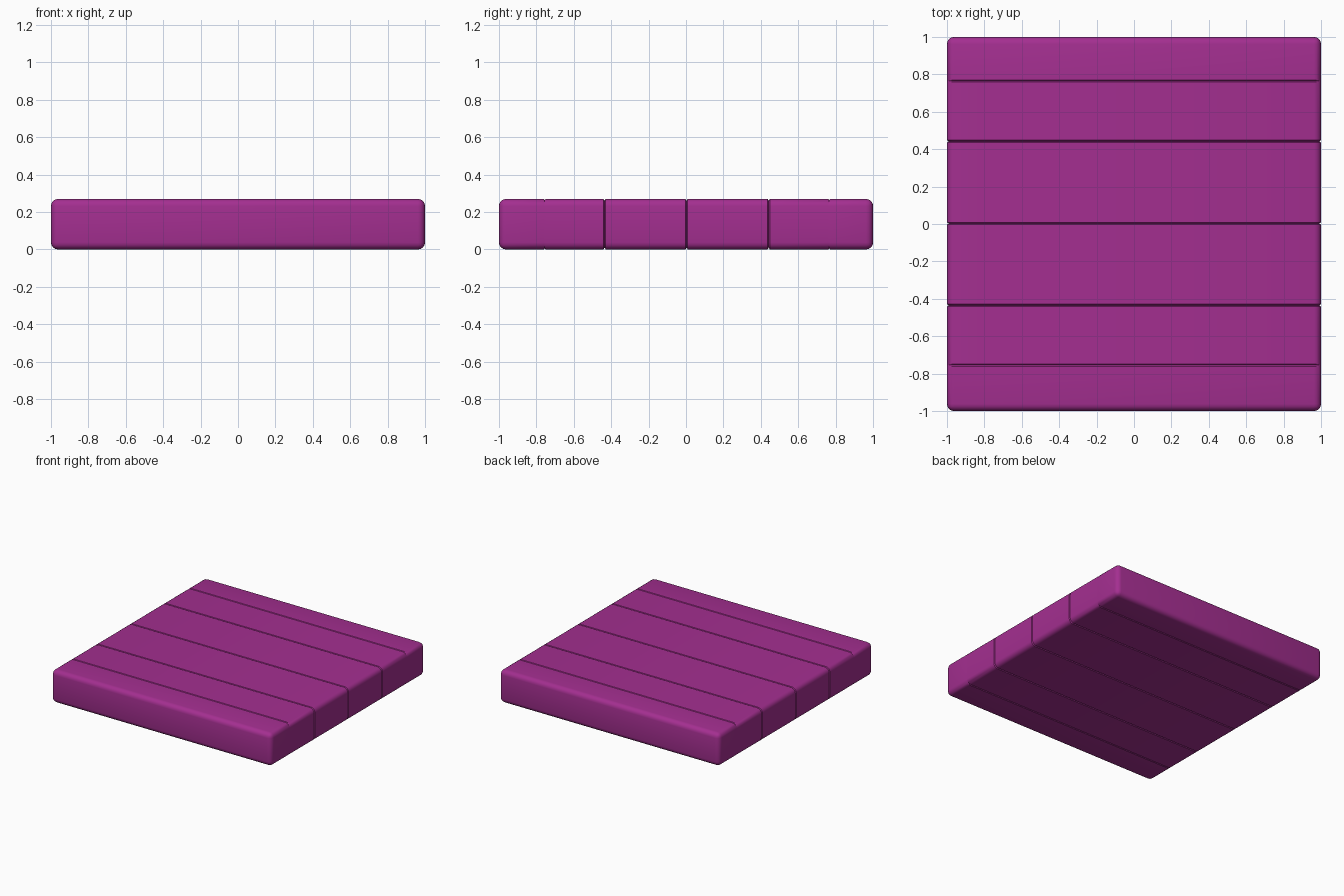
import bpy, bmesh
from mathutils import Vector

if "Cube" in bpy.data.objects:
    bpy.data.objects.remove(bpy.data.objects["Cube"])

HEIGHT = 0.27
mat = bpy.data.materials.new("magenta")
mat.diffuse_color = (0.37, 0.028, 0.28, 1)
mat.use_nodes = True
mat.node_tree.nodes["Principled BSDF"].inputs["Base Color"].default_value = mat.diffuse_color

# Slab with rounded edges and corners
bm = bmesh.new()
bmesh.ops.create_cube(bm, size=1)
for v in bm.verts:
    v.co = Vector((v.co.x * 2, v.co.y * 2, (v.co.z + 0.5) * HEIGHT))
bmesh.ops.bevel(bm, geom=bm.edges[:], offset=0.038, segments=4,
                profile=0.5, affect='EDGES')


def groove(y, half_width, depth, on_sides):
    """Cut a thin V groove across the slab at y."""
    for off in (-half_width, 0, half_width):
        bmesh.ops.bisect_plane(bm, geom=bm.verts[:] + bm.edges[:] + bm.faces[:],
                               dist=1e-5, plane_co=(0, y + off, 0),
                               plane_no=(0, 1, 0))
    bm.normal_update()
    for v in [v for v in bm.verts if abs(v.co.y - y) < 1e-4]:
        n = v.normal.copy()
        if not on_sides:
            n.x = 0
        v.co -= n * depth


# Joints between the planks, running all the way round
for y in (-0.435, 0.003, 0.442):
    groove(y, 0.006, 0.01, True)
# Fainter lines on the end planks, top and bottom only
for y in (-0.755, 0.765):
    groove(y, 0.006, 0.005, False)

bm.normal_update()
mesh = bpy.data.meshes.new("plank_slab")
bm.to_mesh(mesh)
bm.free()
slab = bpy.data.objects.new("plank_slab", mesh)
bpy.context.collection.objects.link(slab)
mesh.materials.append(mat)

bpy.context.view_layer.objects.active = slab
slab.select_set(True)
bpy.ops.object.shade_smooth_by_angle(angle=0.5)
